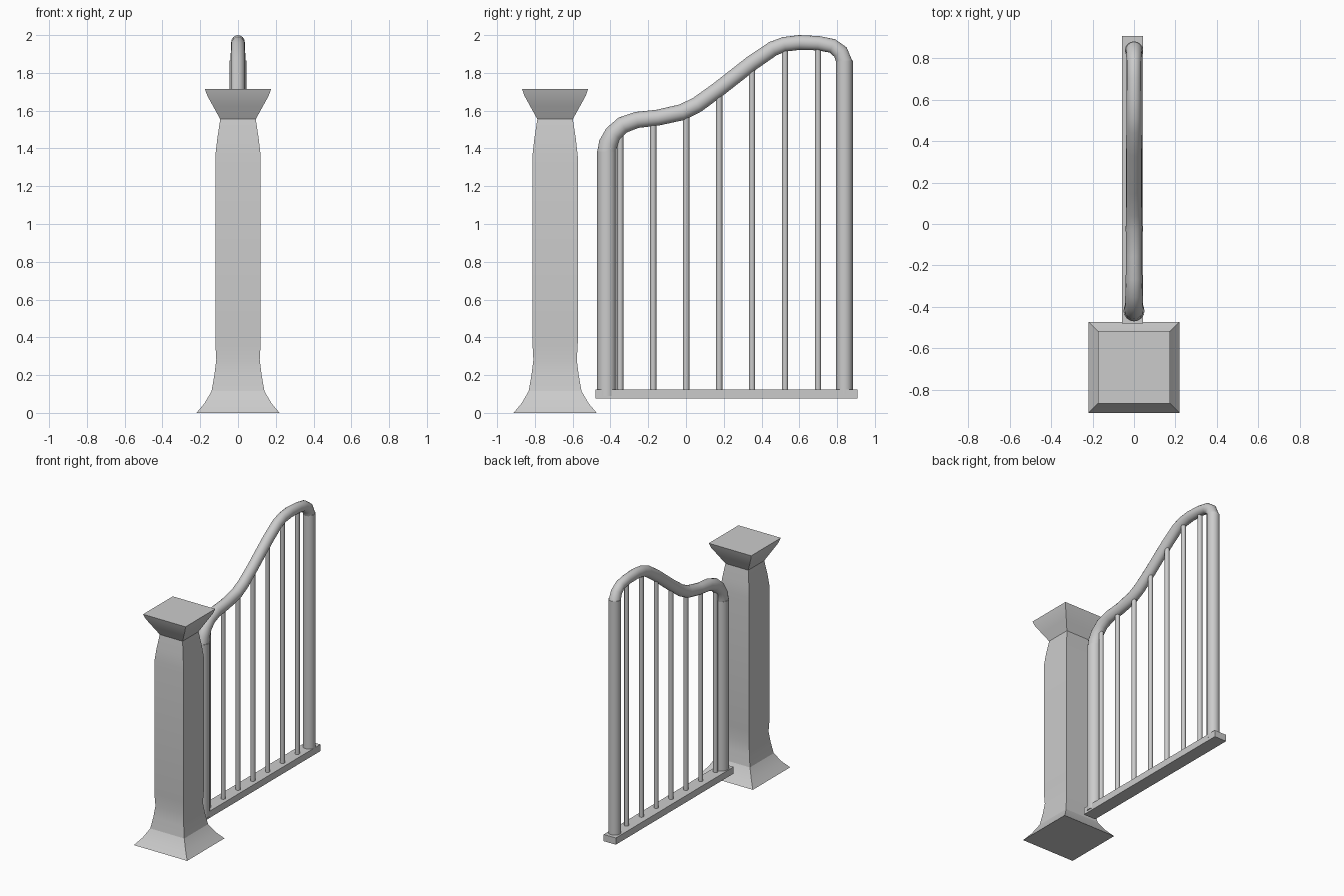
import bpy, bmesh, math
from mathutils import Vector

if "Cube" in bpy.data.objects:
    bpy.data.objects.remove(bpy.data.objects["Cube"])


def finish(name, bm, angle=35):
    bmesh.ops.recalc_face_normals(bm, faces=bm.faces)
    me = bpy.data.meshes.new(name)
    bm.to_mesh(me)
    bm.free()
    ob = bpy.data.objects.new(name, me)
    bpy.context.collection.objects.link(ob)
    bpy.ops.object.select_all(action='DESELECT')
    ob.select_set(True)
    bpy.context.view_layer.objects.active = ob
    bpy.ops.object.shade_smooth_by_angle(angle=math.radians(angle))
    return ob


def skin(name, rings, angle=35):
    """Join successive vertex rings into a capped solid."""
    bm = bmesh.new()
    vr = [[bm.verts.new(p) for p in r] for r in rings]
    n = len(vr[0])
    for a, b in zip(vr, vr[1:]):
        for i in range(n):
            j = (i + 1) % n
            bm.faces.new((a[i], a[j], b[j], b[i]))
    bm.faces.new(vr[0][::-1])
    bm.faces.new(vr[-1])
    return finish(name, bm, angle)


def tube(name, path, sides=16, squash=1.0):
    """Sweep a circle along (y, z, radius) points lying in the x = 0 plane."""
    pts = [Vector((0, y, z)) for y, z, r in path]
    rings = []
    for k, p in enumerate(pts):
        t = (pts[min(k + 1, len(pts) - 1)] - pts[max(k - 1, 0)]).normalized()
        if k in (0, len(pts) - 1):
            t = Vector((0, 0, 1 if t.z > 0 else -1))  # tube ends are vertical
        side = Vector((0, t.z, -t.y))
        r = path[k][2]
        ring = []
        for i in range(sides):
            a = 2 * math.pi * i / sides
            ring.append(p + Vector((math.cos(a) * r * squash, 0, 0)) + side * (math.sin(a) * r))
        rings.append(ring)
    return skin(name, rings)


# Square stone pillar with flared foot and cap: (half width, z)
profile = [(0.22, 0), (0.178, 0.05), (0.14, 0.115), (0.125, 0.2), (0.115, 0.28),
           (0.12, 0.37), (0.12, 1.36), (0.11, 1.45), (0.094, 1.555),
           (0.13, 1.62), (0.163, 1.68), (0.175, 1.715)]
skin("pillar", [[(sx * w, -0.693 + sy * w, z)
                 for sx, sy in ((-1, -1), (1, -1), (1, 1), (-1, 1))]
                for w, z in profile], 20)

# Bottom rail
skin("bottom_rail", [[(x, y, z) for x, z in
                      ((-0.057, 0.075), (0.043, 0.075), (0.043, 0.125), (-0.057, 0.125))]
                     for y in (-0.48, 0.908)])

# Curved top rail
rail = [(-0.42, 1.38, .05), (-0.412, 1.425, .05), (-0.385, 1.478, .047),
        (-0.335, 1.524, .045), (-0.26, 1.551, .043), (-0.15, 1.563, .042),
        (-0.02, 1.592, .043), (0.06, 1.632, .042), (0.17, 1.712, .041),
        (0.35, 1.853, .041), (0.46, 1.928, .04), (0.52, 1.951, .039),
        (0.6, 1.961, .039), (0.7, 1.957, .038), (0.775, 1.943, .038),
        (0.818, 1.91, .041), (0.838, 1.86, .044)]
tube("top_rail", rail, squash=0.93)

# End posts
tube("hinge_post", [(-0.42, 0.09, .051), (-0.42, 1.385, .051)])
tube("latch_post", [(0.839, 0.1, .044), (0.839, 1.865, .044)])


# Balusters, each ending inside the top rail
def rail_height(y):
    for (y0, z0, _), (y1, z1, _) in zip(rail, rail[1:]):
        if y0 <= y <= y1:
            return z0 + (z1 - z0) * (y - y0) / (y1 - y0)


for i in range(7):
    y = -0.348 + 0.1745 * i
    tube("baluster_%d" % (i + 1), [(y, 0.1, .0165), (y, rail_height(y), .0165)], 12)
